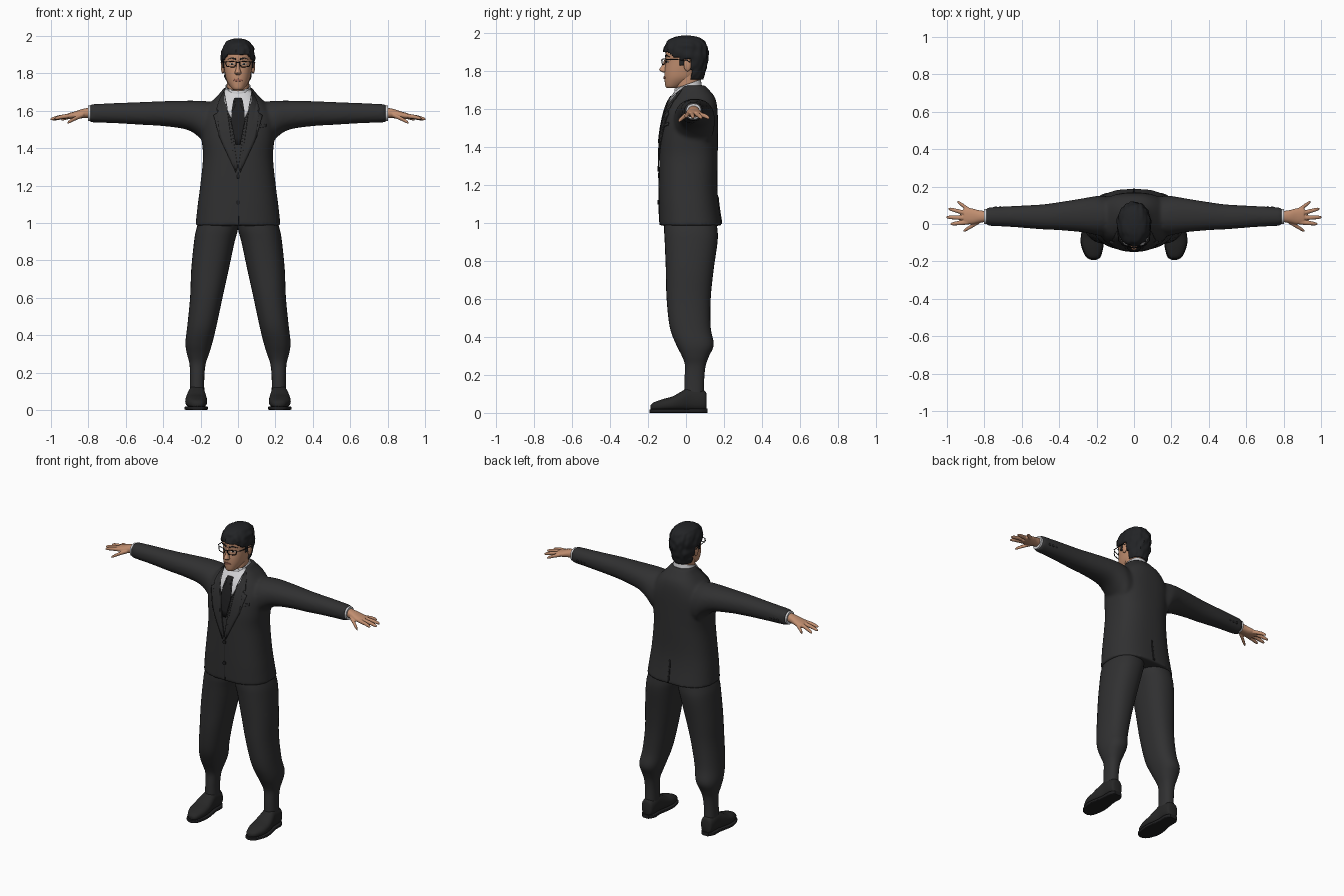
import bpy, bmesh, math
from mathutils import Vector, noise
from mathutils.bvhtree import BVHTree

cube = bpy.data.objects.get("Cube")
if cube:
    bpy.data.objects.remove(cube)


def material(name, r, g, b):
    m = bpy.data.materials.new(name)
    m.use_nodes = True
    m.diffuse_color = (r, g, b, 1)
    node = m.node_tree.nodes["Principled BSDF"]
    node.inputs["Base Color"].default_value = (r, g, b, 1)
    node.inputs["Roughness"].default_value = 0.8
    return m


SUIT = material("charcoal suit", .03, .03, .031)
DARK = material("dark cloth", .014, .014, .015)
SHOE = material("black leather", .02, .02, .02)
SHIRT = material("white shirt", .66, .66, .68)
SKIN = material("skin", .53, .27, .16)
LIP = material("lips", .38, .15, .1)
HAIR = material("black hair", .016, .017, .019)
FRAME = material("black frame", .008, .008, .009)
EYE = material("eye white", .6, .55, .5)


def spline(rings, steps):
    """Smooth interpolation of ring parameters."""
    out = []
    for i in range(len(rings) - 1):
        p = [rings[max(0, min(len(rings) - 1, i + k))] for k in (-1, 0, 1, 2)]
        for s in range(steps):
            t = s / steps
            out.append([b + t * (c - a) / 2 + t * t * (2 * a - 5 * b + 4 * c - d) / 2
                        + t ** 3 * (3 * b - a - 3 * c + d) / 2 for a, b, c, d in zip(*p)])
    return out + [list(rings[-1])]


def loft(bm, rings, axis="z", n=32, power=2.2, steps=4, caps=True):
    """Rings are (position, a min, a max, b min, b max) across the axis."""
    loops = []
    for t, a0, a1, b0, b1 in spline(rings, steps):
        loop = []
        for i in range(n):
            c, s = math.cos(math.tau * i / n), math.sin(math.tau * i / n)
            a = (a0 + a1) / 2 + (a1 - a0) / 2 * math.copysign(abs(c) ** (2 / power), c)
            b = (b0 + b1) / 2 + (b1 - b0) / 2 * math.copysign(abs(s) ** (2 / power), s)
            loop.append(bm.verts.new({"x": (t, a, b), "y": (a, t, b), "z": (a, b, t)}[axis]))
        loops.append(loop)
    for low, high in zip(loops, loops[1:]):
        for i in range(n):
            j = (i + 1) % n
            bm.faces.new((low[i], low[j], high[j], high[i]))
    if caps:
        bm.faces.new(loops[0])
        bm.faces.new(loops[-1])


def finish(name, bm, mat, mirror=False, voxel=0, solid=0, offset=0, smooth=4):
    bmesh.ops.recalc_face_normals(bm, faces=bm.faces)
    me = bpy.data.meshes.new(name)
    bm.to_mesh(me)
    bm.free()
    me.materials.append(mat)
    ob = bpy.data.objects.new(name, me)
    bpy.context.collection.objects.link(ob)
    bpy.ops.object.select_all(action="DESELECT")
    bpy.context.view_layer.objects.active = ob
    ob.select_set(True)
    bpy.ops.object.shade_smooth_by_angle(angle=math.radians(45))
    if voxel:
        m = ob.modifiers.new("blend", "REMESH")
        m.mode, m.voxel_size, m.use_smooth_shade = "VOXEL", voxel, True
        m = ob.modifiers.new("soften", "SMOOTH")
        m.factor, m.iterations = .5, smooth
    if solid:
        m = ob.modifiers.new("thickness", "SOLIDIFY")
        m.thickness, m.offset = solid, offset
    if mirror:
        ob.modifiers.new("mirror", "MIRROR")
    return ob


def part(name, rings, mat, axis="z", mirror=False, **kw):
    bm = bmesh.new()
    loft(bm, rings, axis, **kw)
    return finish(name, bm, mat, mirror)


def plate(name, points, target, mat, lift=.002, mirror=False, back=False, thick=.006):
    """Thin plate from an x-z outline, laid on the front or back of the target."""
    tree = BVHTree.FromObject(target, bpy.context.evaluated_depsgraph_get())
    side = 1 if back else -1
    bm = bmesh.new()
    bm.faces.new([bm.verts.new((x, 0, z)) for x, z in points])
    bmesh.ops.triangulate(bm, faces=bm.faces)
    bmesh.ops.subdivide_edges(bm, edges=bm.edges, cuts=5, use_grid_fill=True)
    missed = []
    for v in bm.verts:
        hit = tree.ray_cast(Vector((v.co.x, side, v.co.z)), Vector((0, -side, 0)))[0]
        if hit:
            v.co.y = hit.y + side * lift
        else:
            missed.append(v)
    bmesh.ops.delete(bm, geom=missed, context="VERTS")
    return finish(name, bm, mat, mirror, solid=thick)


def oval(x, z, rx, rz, n=12):
    return [(x + rx * math.cos(math.tau * i / n), z + rz * math.sin(math.tau * i / n)) for i in range(n)]


def balls(name, centres, size, mat, mirror=False):
    bm = bmesh.new()
    for c in centres:
        ret = bmesh.ops.create_uvsphere(bm, u_segments=16, v_segments=10, radius=1)
        for v in ret["verts"]:
            v.co = Vector(c) + v.co * Vector(size)
    return finish(name, bm, mat, mirror)


def wire(name, points, radius, closed):
    cu = bpy.data.curves.new(name, "CURVE")
    cu.dimensions, cu.bevel_depth, cu.bevel_resolution = "3D", radius, 2
    sp = cu.splines.new("POLY")
    sp.points.add(len(points) - 1)
    for p, co in zip(sp.points, points):
        p.co = (*co, 1)
    sp.use_cyclic_u = closed
    cu.materials.append(FRAME)
    ob = bpy.data.objects.new(name, cu)
    bpy.context.collection.objects.link(ob)
    bpy.ops.object.select_all(action="DESELECT")
    bpy.context.view_layer.objects.active = ob
    ob.select_set(True)
    bpy.ops.object.convert(target="MESH")
    bpy.context.object.modifiers.new("mirror", "MIRROR")


# Jacket: body and sleeves blended into one skin
bm = bmesh.new()
loft(bm, [(.985, -.228, .228, -.14, .19), (1.1, -.215, .215, -.142, .172), (1.2, -.202, .202, -.142, .165),
          (1.35, -.187, .187, -.14, .167), (1.45, -.195, .195, -.135, .168), (1.55, -.2, .2, -.118, .168),
          (1.62, -.165, .165, -.098, .163), (1.665, -.125, .125, -.074, .15), (1.7, -.092, .092, -.048, .122),
          (1.725, -.075, .075, -.036, .1)], n=48, power=2.5)
for s in (1, -1):
    loft(bm, [(s * x, *r) for x, *r in (
        (.08, -.06, .14, 1.4, 1.63), (.16, -.065, .15, 1.4, 1.65), (.2, -.06, .15, 1.45, 1.653),
        (.27, -.045, .138, 1.498, 1.654), (.4, -.033, .117, 1.518, 1.651), (.5, -.028, .104, 1.524, 1.647),
        (.65, -.016, .096, 1.533, 1.641), (.79, -.009, .088, 1.538, 1.635))], "x")
jacket = finish("jacket", bm, SUIT, voxel=.01)

# Shirt front, tie, lapels, pocket and buttons
plate("shirt_front", [(-.07, 1.715), (.07, 1.715), (.072, 1.65), (.05, 1.585), (0, 1.5), (-.05, 1.585), (-.072, 1.65)],
      jacket, SHIRT, .003)
plate("tie", [(-.02, 1.668), (.02, 1.668), (.014, 1.63), (.034, 1.585), (.036, 1.54), (.012, 1.42),
              (-.012, 1.42), (-.036, 1.54), (-.034, 1.585), (-.014, 1.63)], jacket, DARK, .008)
plate("lapels", [(.074, 1.705), (.1, 1.66), (.115, 1.61), (.1, 1.595), (.13, 1.575), (.1, 1.46), (.012, 1.27),
                 (.002, 1.3), (.04, 1.55), (.055, 1.6), (.068, 1.65)], jacket, SUIT, .005, True)
plate("breast_pocket", [(.08, 1.5), (.15, 1.515), (.15, 1.53), (.08, 1.515)], jacket, SUIT, .003)
plate("front_edge", [(0, 1.27), (.004, 1.27), (.004, .99), (0, .99)], jacket, DARK, .001, thick=.003)
plate("back_vent", [(-.004, 1.14), (.004, 1.14), (.006, .995), (-.006, .995)], jacket, DARK, .001, back=True)
for z in (1.25, 1.11):
    plate("front_button", oval(0, z, .012, .012), jacket, DARK, .004)
balls("sleeve_buttons", [(x, .088, 1.575) for x in (.69, .715, .74)], (.008, .007, .008), DARK, True)

# Trousers, shoes
part("trouser_legs", [(1.06, 0, .19, -.11, .15), (.97, 0, .222, -.115, .165), (.9, .018, .235, -.112, .166),
                      (.75, .05, .25, -.106, .145), (.6, .083, .256, -.102, .13), (.45, .115, .271, -.085, .13),
                      (.36, .137, .281, -.052, .146), (.3, .155, .273, -.022, .122), (.25, .172, .26, -.005, .104),
                      (.18, .18, .256, -.008, .096), (.08, .18, .258, -.01, .095)],
     SUIT, mirror=True, power=2.3)
part("shoe_uppers", [(-.186, .2, .23, .02, .04), (-.17, .182, .254, .012, .055), (-.12, .167, .278, .01, .073),
                     (-.07, .165, .282, .01, .087), (-.02, .17, .275, .01, .115), (.02, .175, .266, .01, .134),
                     (.07, .176, .264, .01, .125), (.1, .182, .258, .012, .115), (.108, .195, .245, .02, .1)],
     SHOE, "y", True, power=2.4)
bm = bmesh.new()
loft(bm, [(-.192, .203, .227, 0, .018), (-.175, .178, .258, 0, .02), (-.11, .162, .284, 0, .02),
          (-.05, .164, .282, 0, .02), (.02, .175, .268, 0, .022), (.08, .174, .266, 0, .024),
          (.113, .195, .245, 0, .024)], "y", power=6)
finish("shoe_soles", bm, DARK, True)

# Cuffs and hands
part("shirt_cuffs", [(.77, .0, .08, 1.546, 1.628), (.802, .0, .08, 1.546, 1.628)], SHIRT, "x", True)
bm = bmesh.new()
loft(bm, [(.78, .012, .068, 1.562, 1.62), (.83, .006, .074, 1.56, 1.61), (.87, -.002, .084, 1.556, 1.597),
          (.91, .002, .086, 1.556, 1.586)], "x", n=20)
fingers = [((.885, .01, 1.574), (.98, 0, 1.558)), ((.89, .033, 1.574), (1.003, .036, 1.554)),
           ((.89, .055, 1.573), (.992, .082, 1.552)), ((.88, .074, 1.571), (.945, .12, 1.552)),
           ((.825, .015, 1.578), (.912, -.038, 1.535))]
for a, b in fingers:
    rings = []
    for t, r in ((0, .0125), (.5, .0115), (.85, .0095), (1, .005)):
        x, y, z = Vector(a).lerp(Vector(b), t)
        z += .012 * t * (1 - t)
        rings.append((x, y - r, y + r, z - r, z + r))
    loft(bm, rings, "x", n=12)
finish("hands", bm, SKIN, True, voxel=.004, smooth=2)

# Neck and shirt collar, collar tilted down at the front
part("neck", [(1.62, -.06, .06, -.04, .07), (1.7, -.058, .058, -.052, .066), (1.8, -.06, .06, -.05, .075)], SKIN)
bm = bmesh.new()
loft(bm, [(1.66, -.076, .076, -.066, .086), (1.71, -.069, .069, -.06, .08), (1.742, -.064, .064, -.058, .075)],
     caps=False)
for v in bm.verts:
    v.co.z += .36 * (v.co.y - .04)
finish("shirt_collar", bm, SHIRT, solid=.006)

# Head
head = part("head", [(1.71, -.022, .022, -.1, -.05), (1.722, -.036, .036, -.109, -.02), (1.76, -.06, .06, -.113, .05),
                     (1.8, -.07, .07, -.113, .075), (1.85, -.077, .077, -.107, .092), (1.9, -.079, .079, -.108, .096),
                     (1.94, -.07, .07, -.095, .088), (1.965, -.05, .05, -.06, .06), (1.974, -.02, .02, -.03, .03)], SKIN)
part("nose", [(1.792, -.011, .011, -.122, -.09), (1.8, -.018, .018, -.136, -.09), (1.808, -.016, .016, -.141, -.09),
              (1.83, -.01, .01, -.127, -.09), (1.868, -.007, .007, -.11, -.09)], SKIN, n=16)
balls("ears", [(.081, .008, 1.832)], (.01, .02, .034), SKIN, True)
plate("eyes", oval(.033, 1.849, .014, .0055), head, EYE, .001, True, thick=.003)
plate("irises", oval(.033, 1.849, .0055, .0055), head, FRAME, .002, True, thick=.003)
plate("eyebrows", [(.012, 1.872), (.035, 1.88), (.058, 1.873), (.035, 1.886), (.012, 1.88)], head, HAIR, .002, True)
plate("mouth", oval(0, 1.764, .025, .007), head, LIP, .002)

# Hair shell, trimmed along the hairline
bm = bmesh.new()
loft(bm, [(1.735, -.055, .055, -.09, .08), (1.78, -.073, .073, -.1, .098), (1.83, -.084, .084, -.108, .112),
          (1.88, -.089, .089, -.115, .117), (1.92, -.087, .087, -.116, .115), (1.955, -.073, .073, -.1, .1),
          (1.977, -.05, .05, -.066, .068), (1.986, -.018, .018, -.025, .025)], n=64, steps=6)


def hairline(x, y):
    if y < -.035:
        return 1.9 - 1.1 * max(0, abs(x) - .055)
    return 1.83 if y < -.012 else 1.862 if y < .03 else 1.755


trim = []
for f in bm.faces:
    c = f.calc_center_median()
    if c.z < hairline(c.x, c.y):
        trim.append(f)
bmesh.ops.delete(bm, geom=trim, context="FACES")
for v in bm.verts:
    v.co += Vector((v.co.x, v.co.y, 0)) * .09 * noise.noise(Vector((v.co.x * 60, v.co.y * 25, v.co.z * 25)))
finish("hair", bm, HAIR, solid=.014, offset=-1)

# Eyeglasses
rim = [(.01, -.126, 1.862), (.063, -.11, 1.865), (.066, -.109, 1.85), (.058, -.113, 1.836),
       (.02, -.124, 1.834), (.011, -.126, 1.845)]
wire("glasses_rims", rim, .0028, True)
wire("glasses_bridge", [(0, -.128, 1.857), (.011, -.126, 1.857)], .0025, False)
wire("glasses_temples", [(.063, -.11, 1.862), (.082, -.09, 1.861), (.09, .005, 1.858), (.088, .022, 1.845)], .0025, False)
